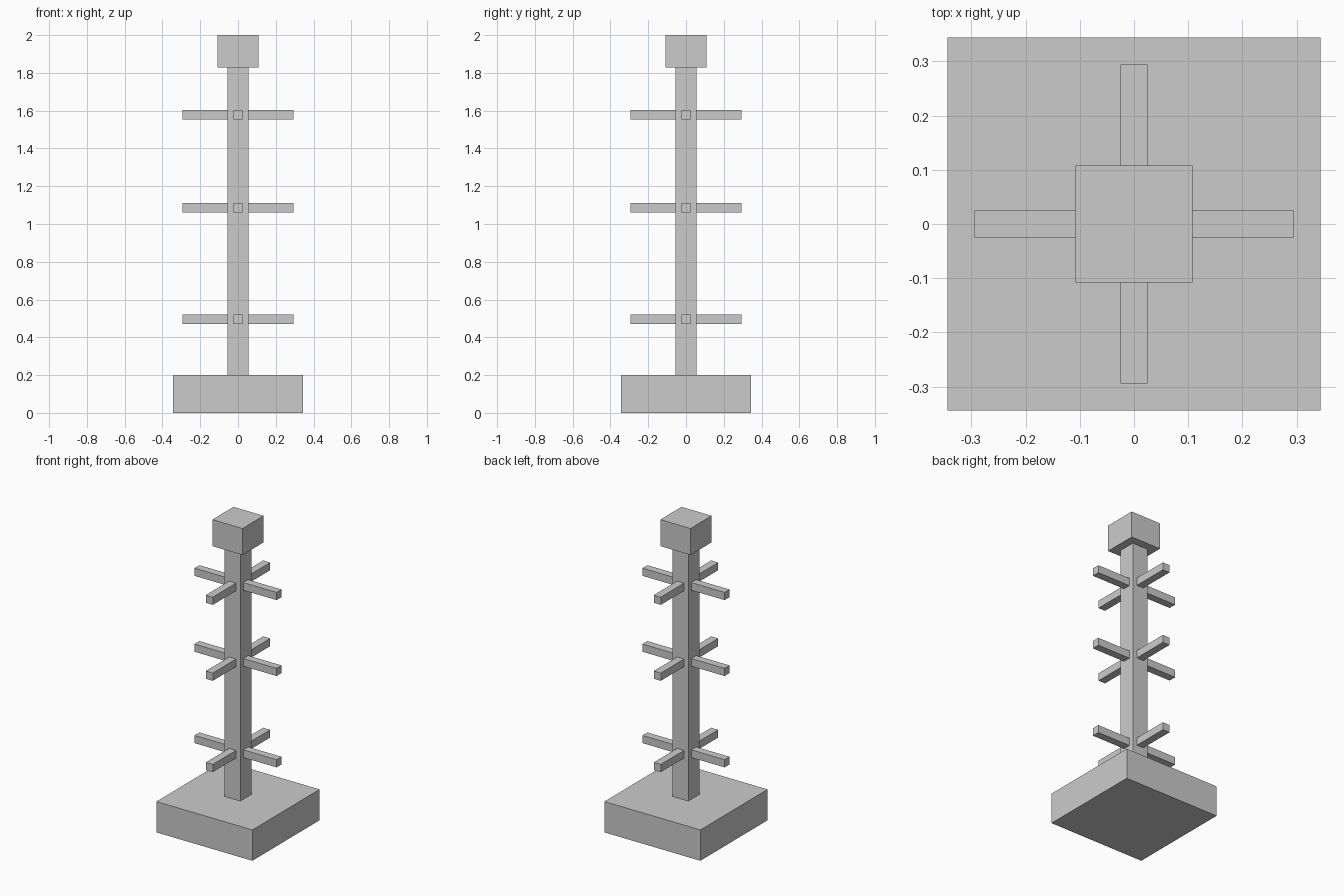
import bpy
import math
from mathutils import Matrix

if "Cube" in bpy.data.objects:
    bpy.data.objects.remove(bpy.data.objects["Cube"])

BASE_HALF, BASE_TOP = 0.344, 0.20
POST_HALF = 0.056
CAP_HALF, CAP_BOTTOM, TOP = 0.108, 1.828, 2.0
PEG_HALF, PEG_TIP = 0.025, 0.294
PEG_HEIGHTS = {"lower": 0.495, "middle": 1.087, "upper": 1.579}


def box(name, lo, hi, angle=0.0):
    """Axis-aligned box from corner lo to corner hi, then turned about z."""
    bpy.ops.mesh.primitive_cube_add(size=1)
    obj = bpy.context.object
    obj.name = name
    size = [h - l for l, h in zip(lo, hi)]
    mid = [(h + l) / 2 for l, h in zip(lo, hi)]
    obj.data.transform(Matrix.Rotation(angle, 4, 'Z')
                       @ Matrix.Translation(mid)
                       @ Matrix.Diagonal((*size, 1)))
    return obj


def column(name, half, z0, z1):
    return box(name, (-half, -half, z0), (half, half, z1))


# Base block, upright post and cap block
column("base", BASE_HALF, 0, BASE_TOP)
column("post", POST_HALF, BASE_TOP, CAP_BOTTOM)
column("cap", CAP_HALF, CAP_BOTTOM, TOP)

# Three tiers of four pegs, one on each side of the post
for tier, z in PEG_HEIGHTS.items():
    for i, side in enumerate(("right", "back", "left", "front")):
        box(f"{tier}_{side}_peg",
            (POST_HALF, -PEG_HALF, z - PEG_HALF),
            (PEG_TIP, PEG_HALF, z + PEG_HALF),
            i * math.pi / 2)
